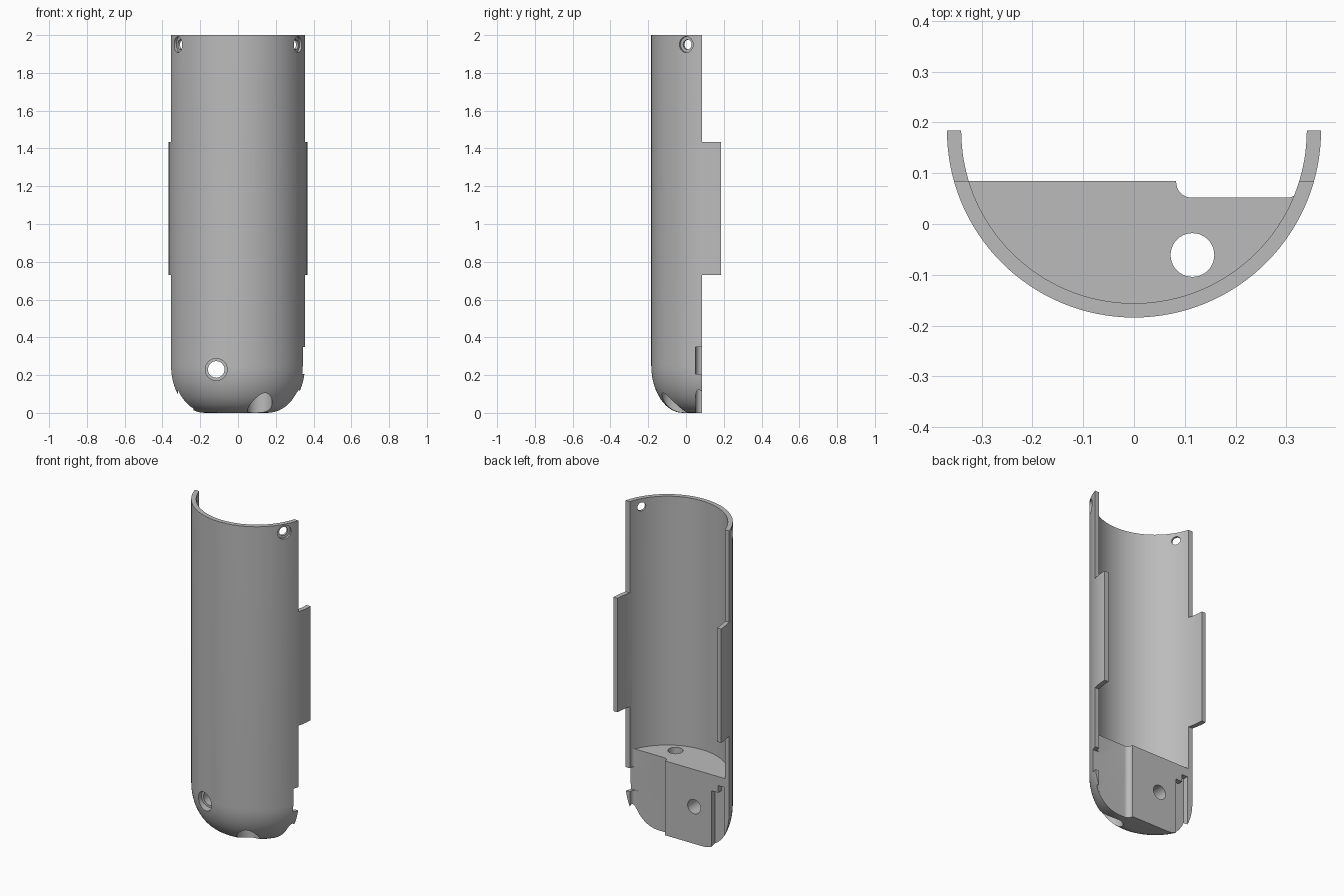
import bpy, bmesh, math
from mathutils import Vector, Matrix

if "Cube" in bpy.data.objects:
    bpy.data.objects.remove(bpy.data.objects["Cube"], do_unlink=True)

R_OUT, R_IN, AXIS_Y = 0.368, 0.34, 0.184
BACK_Y, STEP_Y, PLUG_TOP = 0.085, 0.052, 0.46

grey = bpy.data.materials.new("plain grey")
grey.use_nodes = True
grey.diffuse_color = (0.5, 0.5, 0.5, 1)
grey.node_tree.nodes["Principled BSDF"].inputs["Base Color"].default_value = (0.5, 0.5, 0.5, 1)


def make(name, bm):
    bmesh.ops.recalc_face_normals(bm, faces=bm.faces)
    mesh = bpy.data.meshes.new(name)
    bm.to_mesh(mesh)
    bm.free()
    mesh.materials.append(grey)
    obj = bpy.data.objects.new(name, mesh)
    bpy.context.collection.objects.link(obj)
    return obj


def prism(outline, z0, z1):
    bm = bmesh.new()
    face = bm.faces.new([bm.verts.new((x, y, z0)) for x, y in outline])
    up = bmesh.ops.extrude_face_region(bm, geom=[face])["geom"]
    bmesh.ops.translate(bm, vec=(0, 0, z1 - z0),
                        verts=[v for v in up if isinstance(v, bmesh.types.BMVert)])
    return make("cutter", bm)


def box(x0, x1, y0, y1, z0, z1):
    return prism([(x0, y0), (x1, y0), (x1, y1), (x0, y1)], z0, z1)


def rod(start, end, radius, sides=40):
    a, b = Vector(start), Vector(end)
    turn = (b - a).to_track_quat('Z', 'Y').to_matrix().to_4x4()
    bm = bmesh.new()
    bmesh.ops.create_cone(bm, cap_ends=True, segments=sides, radius1=radius, radius2=radius,
                          depth=(b - a).length, matrix=Matrix.Translation((a + b) / 2) @ turn)
    return make("cutter", bm)


def cut(obj, cutter):
    mod = obj.modifiers.new("cut", 'BOOLEAN')
    mod.operation, mod.solver, mod.object = 'DIFFERENCE', 'EXACT', cutter
    bpy.context.view_layer.update()
    graph = bpy.context.evaluated_depsgraph_get()
    result = bpy.data.meshes.new_from_object(obj.evaluated_get(graph))
    obj.modifiers.clear()
    obj.data = result
    bpy.data.objects.remove(cutter, do_unlink=True)


# Solid round body with a rounded lower end
FLAT, RISE, STEPS, SIDES = 0.2, 0.25, 14, 128
profile = [(R_OUT, 2.0)]
for i in range(STEPS + 1):
    t = math.pi / 2 * i / STEPS
    profile.append((FLAT + (R_OUT - FLAT) * math.cos(t), RISE * (1 - math.sin(t))))
bm = bmesh.new()
rings = [[bm.verts.new((r * math.cos(2 * math.pi * k / SIDES),
                        AXIS_Y + r * math.sin(2 * math.pi * k / SIDES), z))
          for k in range(SIDES)] for r, z in profile]
for a, b in zip(rings, rings[1:]):
    for k in range(SIDES):
        n = (k + 1) % SIDES
        bm.faces.new((a[k], a[n], b[n], b[k]))
bm.faces.new(rings[0])
bm.faces.new(rings[-1])
shell = make("half_shell", bm)

# Hollow upper part, open back, side tabs left standing
cut(shell, rod((0, AXIS_Y, PLUG_TOP), (0, AXIS_Y, 2.2), R_IN, SIDES))
cut(shell, box(-1, 1, AXIS_Y, 1, -0.1, 2.1))
for z0, z1 in ((-0.1, 0.73), (1.435, 2.1)):
    cut(shell, box(-1, 1, BACK_Y, 1, z0, z1))

# Stepped recess with rounded inner corners on the left half of the plug
fillet, left, right = 0.03, 0.083, 0.325
outline = [(right, 0.2), (left, 0.2)]
for cx, start, r in ((left + fillet, math.pi, fillet), (right - 0.022, 1.5 * math.pi, 0.022)):
    for i in range(9):
        t = start + math.pi / 2 * i / 8
        outline.append((cx + r * math.cos(t), STEP_Y + r + r * math.sin(t)))
cut(shell, prism(outline, -0.1, PLUG_TOP + 0.005))

# Notches through the left wall
for z0, z1 in ((-0.1, 0.095), (0.205, 0.35)):
    cut(shell, box(0.29, 0.5, STEP_Y - 0.001, 0.2, z0, z1))

# Matching groove on the right half of the plug
cut(shell, box(-0.318, -0.235, STEP_Y, 0.2, -0.1, 0.36))
cut(shell, box(-0.318, -0.28, STEP_Y, 0.2, 0.35, 0.405))

# Front screw hole and vertical cable hole, each with a wider mouth
cut(shell, rod((-0.115, -0.4, 0.23), (-0.115, 0.3, 0.23), 0.044))
cut(shell, rod((-0.115, -0.4, 0.23), (-0.115, -0.11, 0.23), 0.058))
cut(shell, rod((0.115, -0.061, -0.2), (0.115, -0.061, 0.6), 0.043))
cut(shell, rod((0.115, -0.061, -0.2), (0.115, -0.061, 0.13), 0.066))

# Radial screw holes near the upper rim
for side in (-1, 1):
    out = Vector((side * 0.866, -0.5, 0))
    base = Vector((0, AXIS_Y, 1.95))
    cut(shell, rod(base + out * 0.25, base + out * 0.45, 0.026, 32))
    cut(shell, rod(base + out * 0.353, base + out * 0.45, 0.042, 32))

# Smooth shading with crisp edges
bpy.ops.object.select_all(action='DESELECT')
shell.select_set(True)
bpy.context.view_layer.objects.active = shell
bpy.ops.object.shade_smooth_by_angle(angle=math.radians(30))
